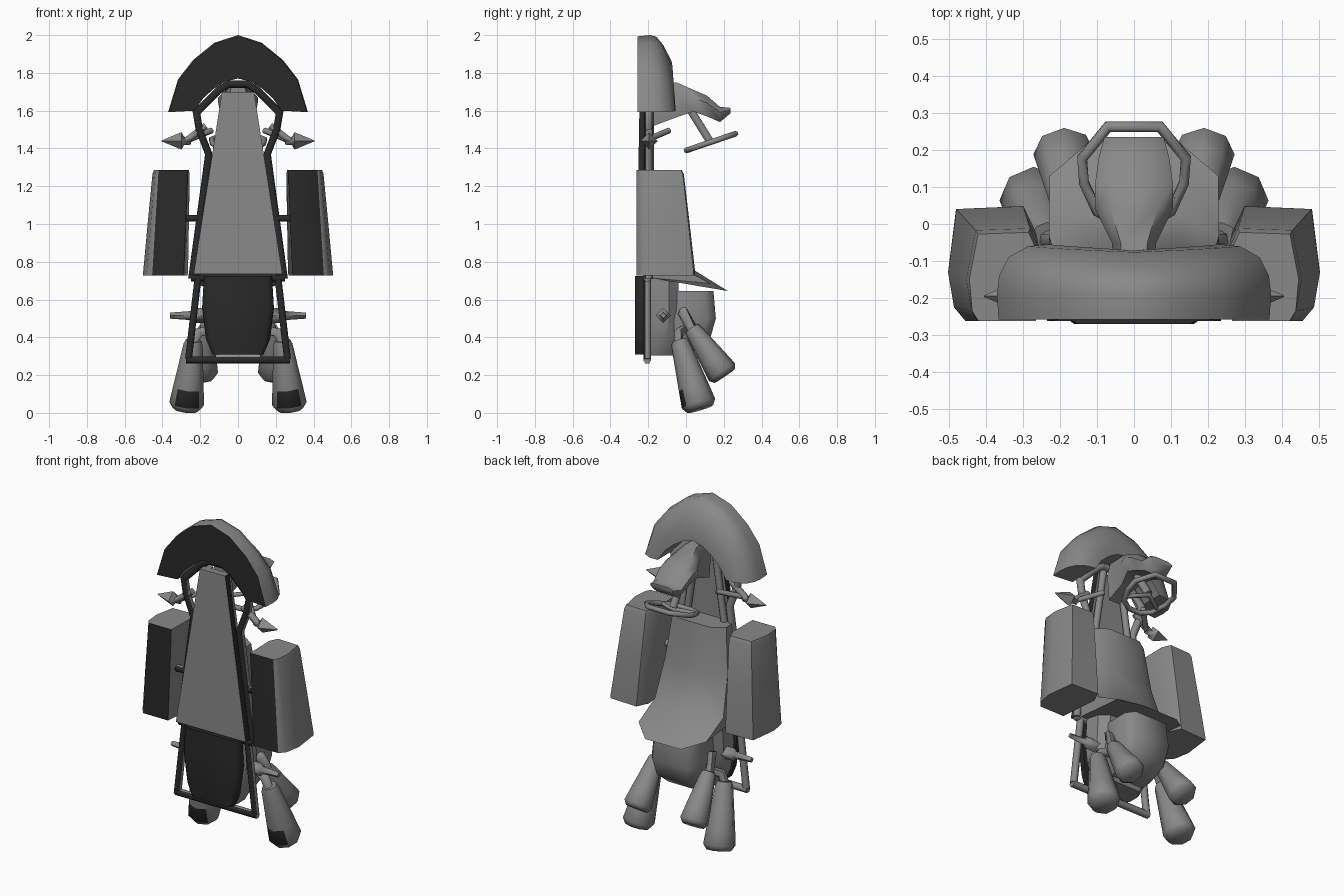
import bpy, bmesh, math
from mathutils import Vector

if "Cube" in bpy.data.objects:
    bpy.data.objects.remove(bpy.data.objects["Cube"])


def material(name, v):
    m = bpy.data.materials.new(name)
    m.diffuse_color = (v, v, v, 1)
    m.use_nodes = True
    m.node_tree.nodes["Principled BSDF"].inputs["Base Color"].default_value = m.diffuse_color
    return m


GREY = material("grey", 0.25)
DARK = material("dark_underside", 0.023)


def facing_front(limit):
    return lambda n, c: n.y < -limit


def loft(name, rings, dark=None, cyclic=False, angle=40):
    """Skin a row of equal rings; faces picked by the dark rule get the dark colour."""
    bm = bmesh.new()
    rows = [[bm.verts.new(p) for p in ring] for ring in rings]
    n = len(rows[0])
    for i in range(len(rows) if cyclic else len(rows) - 1):
        a, b = rows[i], rows[(i + 1) % len(rows)]
        for j in range(n):
            k = (j + 1) % n
            bm.faces.new((a[j], a[k], b[k], b[j]))
    if not cyclic:
        bm.faces.new(rows[0])
        bm.faces.new(rows[-1])
    bmesh.ops.recalc_face_normals(bm, faces=bm.faces)
    bm.normal_update()
    for f in bm.faces:
        if dark and dark(f.normal, f.calc_center_median()):
            f.material_index = 1
    me = bpy.data.meshes.new(name)
    bm.to_mesh(me)
    bm.free()
    me.materials.append(GREY)
    me.materials.append(DARK)
    ob = bpy.data.objects.new(name, me)
    bpy.context.collection.objects.link(ob)
    bpy.ops.object.select_all(action='DESELECT')
    ob.select_set(True)
    bpy.context.view_layer.objects.active = ob
    bpy.ops.object.shade_smooth_by_angle(angle=math.radians(angle))
    return ob


def tube(name, pts, radii, sides=6, ref=(0, 1, 0), cyclic=False, dark=None, angle=62):
    """Round bar along a path; radii is one number or one per point."""
    pts = [Vector(p) for p in pts]
    if not isinstance(radii, (list, tuple)):
        radii = [radii] * len(pts)
    rings, n = [], len(pts)
    turn = 0.5 if sides == 6 else 0
    for i, p in enumerate(pts):
        before = pts[i - 1] if (i or cyclic) else p
        after = pts[(i + 1) % n] if (i < n - 1 or cyclic) else p
        d1, d2 = (p - before).normalized(), (after - p).normalized()
        t = (d1 + d2).normalized()
        mitre = 1 / max(0.5, t.dot(d2 if d2.length else d1))
        side = t.cross(Vector(ref)).normalized()
        up = side.cross(t)
        rings.append([p + radii[i] * (side * math.cos(a) * mitre + up * math.sin(a))
                      for a in (math.tau * (k + turn) / sides for k in range(sides))])
    return loft(name, rings, dark, cyclic, angle)


def both(fn):
    for label, s in (("right", 1), ("left", -1)):
        fn(label, s)


under = facing_front(0.4)

# Curved nose fender: outer and inner arc points, front depth to back depth
outer = [(.37, 1.592), (.318, 1.765), (.238, 1.868), (.125, 1.96), (0, 2.0)]
inner = [(.23, 1.60), (.185, 1.665), (.13, 1.715), (.065, 1.755), (0, 1.77)]
rings = []
for s, order in ((1, range(5)), (-1, range(3, -1, -1))):
    for i in order:
        o, q = Vector(outer[i]), Vector(inner[i])
        lean = i * 0.008
        section = [(0.03, -.258), (0, -.19), (.04, -.14 - lean / 2), (.22, -.09 - lean),
                   (.6, -.06 - lean / 2), (1, -.055 - lean / 2), (1, -.255)]
        ring = []
        for t, y in section:
            p = o.lerp(q, t)
            ring.append((s * p.x, y, p.y))
        rings.append(ring)
loft("nose_fender", rings, facing_front(0.6), angle=50)

# Floor panel with dark edges
loft("floor_panel", [[(-w, y, z), (w, y, z), (w, y + .04, z), (-w, y + .04, z)]
                     for w, y, z in ((.235, -.262, .735), (.085, -.245, 1.70))], lambda n, c: abs(n.x) > .7)

# Tubular frame
def side_rail(label, s):
    tube(label + "_frame_rail", [(s * x, -.2, z) for x, z in
         ((.05, 1.74), (.10, 1.71), (.22, 1.59), (.205, 1.50), (.155, 1.37), (.245, .71))], .022, dark=under)
    tube(label + "_inner_rail", [(s * .06, -.19, 1.70), (s * .2, -.19, .75)], .02, dark=under)
    tube(label + "_bumper_bar", [(s * .21, -.205, .73), (s * .262, -.205, .285)], .021, dark=under)


both(side_rail)
tube("nose_bar", [(-.06, -.2, 1.74), (.06, -.2, 1.74)], .022, dark=under)
tube("middle_bar", [(-.25, -.205, .715), (.25, -.205, .715)], .022, dark=under)
tube("rear_bumper", [(-.275, -.205, .28), (.275, -.205, .28)], .021, dark=under)
tube("side_pod_bar", [(-.31, -.2, 1.03), (.31, -.2, 1.03)], .02, dark=under)

# Side pods: the section tapers from bottom to top
def side_pod(label, s):
    low = [(.288, -.262), (.455, -.262), (.486, -.225), (.505, -.13), (.483, .044), (.30, .052), (.265, -.02)]
    high = [(.265, -.262), (.42, -.262), (.437, -.235), (.45, -.15), (.425, -.02), (.28, -.015), (.255, -.07)]

    def ring(t, z, shrink=0):
        c = Vector((.36, -.14))
        out = []
        for a, b in zip(low, high):
            p = Vector(a).lerp(Vector(b), t)
            if p.y > -.2:
                p = p.lerp(c, shrink)
            out.append((s * p.x, p.y, z))
        return out
    loft(label + "_side_pod", [ring(0, .728, .02), ring(.06, .75), ring(.5, 1.01), ring(.95, 1.265), ring(1, 1.287, .06)],
         lambda n, c: n.y < -.85 and abs(c.x) < .43, angle=60)


both(side_pod)

# Seat shell sweeping out into the backrest
def seat_ring(w, y0, y, z):
    return [(-w, y0, z), (w, y0, z), (w, y - .05, z), (w * .6, y, z), (-w * .6, y, z), (-w, y - .05, z)]


loft("seat", [seat_ring(.18, -.21, -.08, 1.27), seat_ring(.21, -.21, -.05, 1.0), seat_ring(.23, -.21, .02, .77),
              [(-.225, -.19, .715), (.225, -.19, .715), (.228, .13, .685), (.12, .222, .645), (-.12, .222, .645),
               (-.228, .13, .685)]], angle=50)

# Engine: dark skid plate, housing and tail barrel
def engine_ring(w, z, y0, y1):
    return [(-w * .85, y0, z), (w * .85, y0, z), (w, y0 + .03, z), (w, y1 - .05, z),
            (w * .75, y1, z), (-w * .75, y1, z), (-w, y1 - .05, z), (-w, y0 + .03, z)]


def plate_ring(w, z):
    return [(-w * .85, -.27, z), (w * .85, -.27, z), (w, -.25, z), (w, -.215, z), (-w, -.215, z), (-w, -.25, z)]


loft("engine_plate", [plate_ring(.135, .31), plate_ring(.165, .38), plate_ring(.19, .56), plate_ring(.18, .725)],
     lambda n, c: True, angle=60)
loft("engine_housing", [engine_ring(.13, .305, -.22, -.07), engine_ring(.17, .39, -.22, -.05),
                        engine_ring(.19, .55, -.22, -.04), engine_ring(.18, .725, -.22, -.04)])
loft("engine_barrel", [engine_ring(w, z, -.1, y) for w, z, y in
                       ((.11, .33, .05), (.14, .40, .13), (.155, .5, .158), (.145, .645, .145))], angle=60)

# Exhausts and their elbow pipes
def exhausts(label, s):
    for pos, top, end, r, paint in (
            ("lower", (.235, -.035, .385), (.275, .075, .02), .092, lambda n, c: n.y < -.5 and .04 < c.z < .135),
            ("upper", (.175, .03, .45), (.19, .205, .195), .083, None)):
        a, b = Vector(top), Vector(end)
        path = [a.lerp(b, t) for t in (0, .06, .68, .92, 1)]
        tube(label + "_" + pos + "_exhaust", [(s * p.x, p.y, p.z) for p in path],
             [r * .45, r * .55, r * .88, r, r * .78], 8, ref=(1, 0, 0), dark=paint)
    tube(label + "_lower_elbow", [(s * .12, 0, .445), (s * .21, -.04, .425), (s * .236, -.04, .37)], .025)
    tube(label + "_upper_elbow", [(s * .11, -.02, .52), (s * .165, -.015, .53), (s * .177, .035, .44)], .028)


both(exhausts)

# Front and rear axle stubs
def axles(label, s):
    tube(label + "_front_hub", [(s * x, -.195, 1.44) for x in (.25, .285, .30, .405)], [.02, .022, .046, .002], 4)
    tube(label + "_front_axle", [(s * .17, -.195, 1.52), (s * .23, -.195, 1.475), (s * .275, -.195, 1.44)], .02)
    tube(label + "_steering_arm", [(s * .25, -.195, 1.45), (s * .14, -.09, 1.495)], .016, ref=(0, 0, 1))
    tube(label + "_rear_axle", [(s * .12, -.12, .515), (s * .24, -.12, .515), (s * .25, -.12, .515),
                                (s * .36, -.12, .515)], [.04, .04, .024, .016], 4)


both(axles)

# Dash cowl
loft("dash_cowl", [[(-w * .6, y, zt), (w * .6, y, zt), (w, y, zt * .65 + zb * .35), (w * .75, y, zb),
                    (-w * .75, y, zb), (-w, y, zt * .65 + zb * .35)]
                   for w, y, zt, zb in ((.05, -.17, 1.75, 1.52), (.06, -.05, 1.75, 1.565), (.105, .04, 1.71, 1.595),
                                        (.105, .11, 1.68, 1.57), (.095, .18, 1.62, 1.54), (.08, .235, 1.615, 1.585))],
     angle=60)

# Steering column and wheel
tilt = math.atan2(.095, .28)
axis = Vector((0, -math.sin(tilt), math.cos(tilt)))
hub = Vector((0, .13, 1.433))
slope = Vector((0, math.cos(tilt), math.sin(tilt)))
tube("steering_column", [(0, .02, 1.61), (0, .125, 1.44)], .024, ref=(1, 0, 0))
rim = [hub + Vector((x, 0, 0)) + slope * v for x, v in
       ((.07, .14), (.14, .05), (.135, -.02), (.10, -.10), (.04, -.135),
        (-.04, -.135), (-.10, -.10), (-.135, -.02), (-.14, .05), (-.07, .14))]
tube("steering_wheel", rim, .015, ref=axis, cyclic=True)
tube("steering_spokes", [hub + Vector((-.115, 0, 0)) - slope * .07, hub, hub + Vector((.115, 0, 0)) - slope * .07],
     .013, ref=axis)
